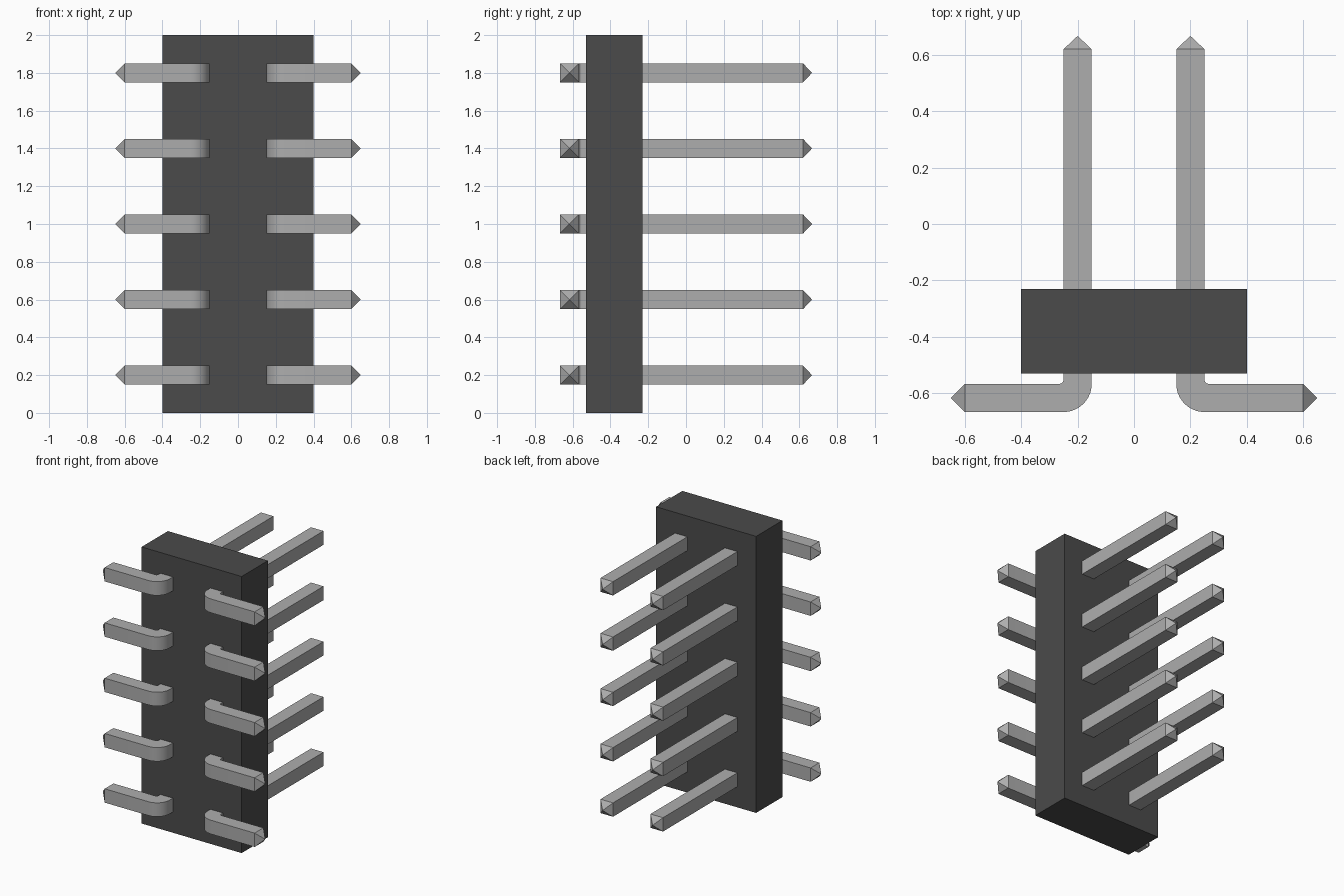
import bpy
import bmesh
import math

cube = bpy.data.objects.get("Cube")
if cube:
    bpy.data.objects.remove(cube, do_unlink=True)


def make_material(name, value):
    mat = bpy.data.materials.new(name)
    mat.use_nodes = True
    colour = (value, value, value, 1.0)
    mat.diffuse_color = colour
    mat.node_tree.nodes["Principled BSDF"].inputs["Base Color"].default_value = colour
    return mat


black_plastic = make_material("black plastic", 0.07)
grey_metal = make_material("grey metal", 0.42)

HALF = 0.05            # half thickness of a pin
BEND_STEPS = 10


def add_object(name, bm, mat):
    bmesh.ops.recalc_face_normals(bm, faces=bm.faces)
    mesh = bpy.data.meshes.new(name)
    bm.to_mesh(mesh)
    bm.free()
    mesh.materials.append(mat)
    obj = bpy.data.objects.new(name, mesh)
    bpy.context.collection.objects.link(obj)
    return obj


def arc(cx, cy, r, t):
    a = math.radians(180 + 90 * t)
    return cx + r * math.cos(a), cy + r * math.sin(a)


def pin_mesh(side):
    """Square bent pin swept as rings, with a pyramid point at each end."""
    # pairs of outer and inner outline points, from the straight end to the foot
    pairs = [((0.15, 0.62), (0.25, 0.62))]
    for i in range(BEND_STEPS + 1):
        t = i / BEND_STEPS
        pairs.append((arc(0.25, -0.567, 0.10, t), arc(0.265, -0.552, 0.015, t)))
    pairs.append(((0.60, -0.667), (0.60, -0.567)))

    bm = bmesh.new()
    rings = []
    for (ox, oy), (ix, iy) in pairs:
        rings.append([bm.verts.new((side * x, y, z)) for x, y, z in (
            (ox, oy, -HALF), (ix, iy, -HALF), (ix, iy, HALF), (ox, oy, HALF))])
    for a, b in zip(rings, rings[1:]):
        for k in range(4):
            n = (k + 1) % 4
            bm.faces.new((a[k], a[n], b[n], b[k]))
    # pointed ends
    for ring, tip in ((rings[0], (0.20, 0.667)), (rings[-1], (0.65, -0.617))):
        apex = bm.verts.new((side * tip[0], tip[1], 0))
        for k in range(4):
            bm.faces.new((ring[k], ring[(k + 1) % 4], apex))
    # smooth bend, sharp corners
    bmesh.ops.recalc_face_normals(bm, faces=bm.faces)
    for face in bm.faces:
        face.smooth = True
    for edge in bm.edges:
        edge.smooth = edge.calc_face_angle(0) < math.radians(30)
    return bm


# housing block
bm = bmesh.new()
bmesh.ops.create_cube(bm, size=1)
bmesh.ops.scale(bm, vec=(0.80, 0.30, 2.0), verts=bm.verts)
bmesh.ops.translate(bm, vec=(0, -0.38, 1.0), verts=bm.verts)
add_object("housing", bm, black_plastic)

# two columns of five pins
for label, side in (("left", 1), ("right", -1)):
    first = add_object(f"{label}_pin_1", pin_mesh(side), grey_metal)
    first.location.z = 0.2
    for row in range(1, 5):
        pin = bpy.data.objects.new(f"{label}_pin_{row + 1}", first.data)
        pin.location.z = 0.2 + 0.4 * row
        bpy.context.collection.objects.link(pin)
